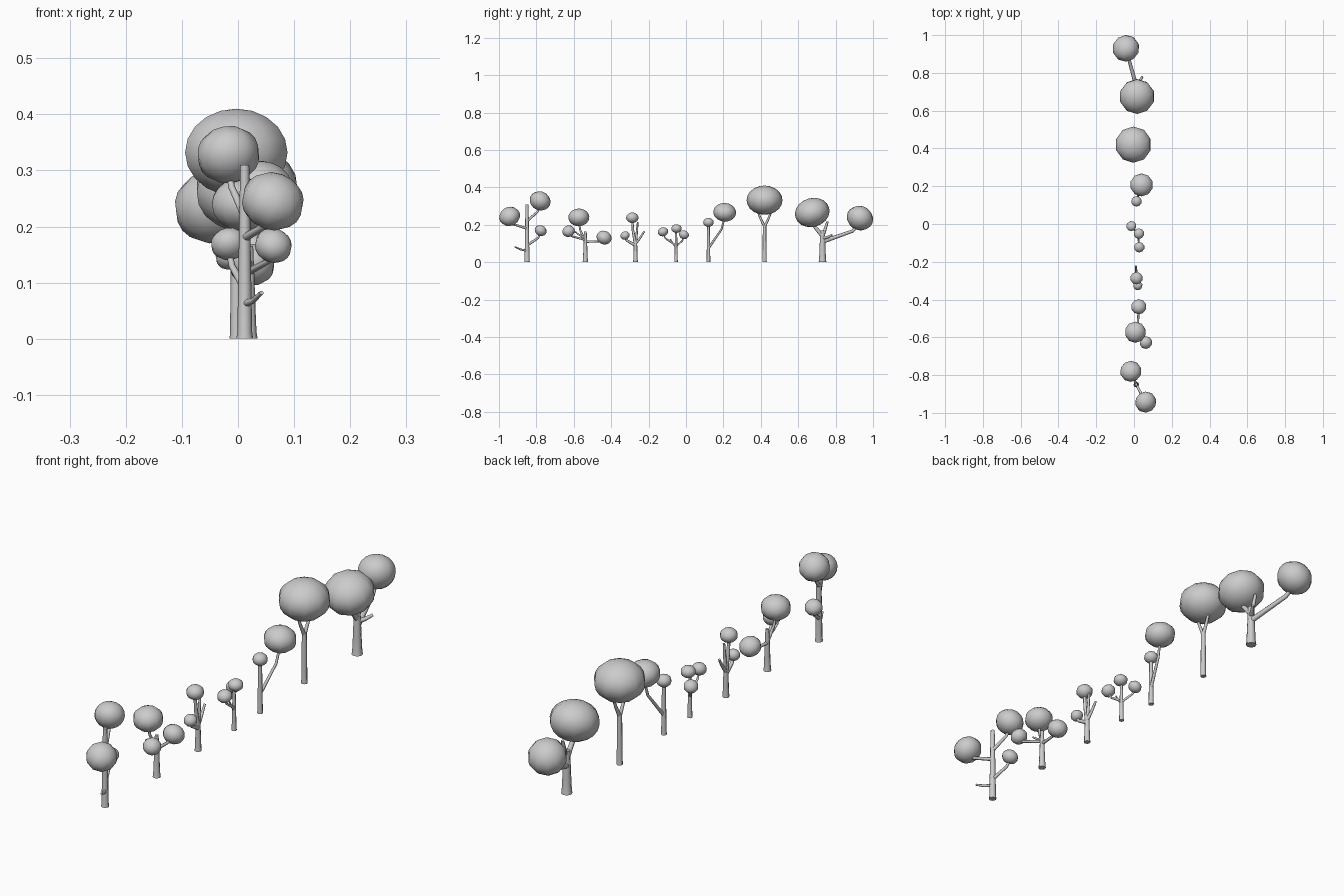
import bpy, bmesh, math
from mathutils import Vector, Matrix

UP = Vector((0, 0, 1))


def finish(bm, name):
    bmesh.ops.recalc_face_normals(bm, faces=bm.faces)
    for f in bm.faces:
        f.smooth = len(f.verts) <= 4
    me = bpy.data.meshes.new(name)
    bm.to_mesh(me)
    bm.free()
    ob = bpy.data.objects.new(name, me)
    bpy.context.collection.objects.link(ob)


def limb(name, pts, r0, r1, sides=8):
    """Tapered, capped tube through pts."""
    bm = bmesh.new()
    pts = [Vector(p) for p in pts]
    n = len(pts)
    rings = []
    for i, p in enumerate(pts):
        t = (pts[min(i + 1, n - 1)] - pts[max(i - 1, 0)]).normalized()
        q = UP.rotation_difference(t)
        r = r0 + (r1 - r0) * i / (n - 1)
        rings.append([bm.verts.new(p + q @ Vector((r * math.cos(a), r * math.sin(a), 0)))
                      for a in (2 * math.pi * k / sides for k in range(sides))])
    for a, b in zip(rings, rings[1:]):
        for k in range(sides):
            j = (k + 1) % sides
            bm.faces.new((a[k], a[j], b[j], b[k]))
    bm.faces.new(rings[0])
    bm.faces.new(rings[-1])
    finish(bm, name)


def foliage(name, c, r, rz, tilt):
    """Flattened ten-sided ball, its short axis leaning by tilt (x, y)."""
    bm = bmesh.new()
    q = UP.rotation_difference(Vector((tilt[0], tilt[1], 1)).normalized())
    m = Matrix.LocRotScale(Vector(c), q, Vector((r, r, rz)))
    bmesh.ops.create_uvsphere(bm, u_segments=10, v_segments=10, radius=1, matrix=m)
    finish(bm, name)


def tree(i, x, y, top, r0, r1, balls, stubs):
    """balls: centre, radii, lean, fork height (None = no branch); stubs: start z, tip."""
    limb(f"trunk_{i}", [(x, y, 0), (x, y, 0.012), (x, y, top * 0.35),
                        (x, y, top * 0.7), (x, y, top)], r0, r1)
    for k, (c, r, rz, tilt, fork) in enumerate(balls):
        foliage(f"foliage_{i}_{k}", c, r, rz, tilt)
        if fork is None:
            continue
        a, b = Vector((x, y, fork)), Vector(c)
        b.z -= rz * 0.5
        # branch leaves sideways, then turns upward into the foliage
        mid1 = a + Vector(((b.x - a.x) * 0.4, (b.y - a.y) * 0.4, (b.z - a.z) * 0.3))
        mid2 = a + Vector(((b.x - a.x) * 0.8, (b.y - a.y) * 0.8, (b.z - a.z) * 0.6))
        limb(f"branch_{i}_{k}", [a, mid1, mid2, b], r1 * 0.95, r1 * 0.65)
    for k, (z, tip) in enumerate(stubs):
        a, b = Vector((x, y, z)), Vector(tip)
        mid = a.lerp(b, 0.5)
        mid.z -= 0.004
        limb(f"twig_{i}_{k}", [a, mid, b], r1 * 0.85, r1 * 0.5)


# The row of trees from front (-y) to back (+y)
tree(1, 0.012, -0.85, 0.31, 0.015, 0.008, [
    ((-0.017, -0.78, 0.328), 0.057, 0.050, (-0.2, 0.5), 0.22),
    ((0.062, -0.943, 0.245), 0.057, 0.050, (0.4, -0.5), 0.18),
    ((-0.016, -0.777, 0.169), 0.033, 0.028, (-0.2, 0.5), 0.09)],
    [(0.062, (0.042, -0.915, 0.082))])
tree(2, 0.02, -0.538, 0.165, 0.015, 0.007, [
    ((0.007, -0.573, 0.240), 0.056, 0.047, (0, -0.05), 0.11),
    ((0.063, -0.628, 0.166), 0.034, 0.030, (0.4, -0.4), 0.12),
    ((0.025, -0.438, 0.132), 0.041, 0.036, (0.1, 0.5), 0.11)],
    [(0.13, (0.015, -0.60, 0.168))])
tree(3, 0.014, -0.27, 0.10, 0.013, 0.009, [
    ((0.013, -0.287, 0.238), 0.033, 0.028, (0, 0), 0.09),
    ((0.02, -0.326, 0.143), 0.025, 0.022, (0.1, -0.4), 0.09)],
    [(0.09, (0.014, -0.258, 0.215)), (0.10, (0.010, -0.222, 0.166))])
tree(4, 0.02, -0.053, 0.165, 0.010, 0.0055, [
    ((0.026, -0.051, 0.180), 0.028, 0.023, (0, 0), None),
    ((0.028, -0.123, 0.163), 0.028, 0.024, (0, -0.3), 0.09),
    ((-0.014, -0.011, 0.147), 0.027, 0.023, (-0.4, 0.4), 0.085)],
    [(0.08, (0.022, -0.085, 0.125))])
tree(5, 0.013, 0.12, 0.205, 0.011, 0.007, [
    ((0.013, 0.12, 0.213), 0.028, 0.024, (0, 0), None),
    ((0.040, 0.207, 0.267), 0.061, 0.050, (0.1, 0.08), 0.075)], [])
tree(6, -0.003, 0.42, 0.20, 0.012, 0.009, [
    ((-0.003, 0.42, 0.332), 0.096, 0.078, (0, 0), None)],
    [(0.19, (0.0, 0.462, 0.285)), (0.19, (-0.005, 0.378, 0.285))])
tree(7, 0.012, 0.73, 0.17, 0.021, 0.012, [
    ((0.016, 0.675, 0.266), 0.094, 0.077, (0.05, -0.3), 0.14),
    ((-0.043, 0.930, 0.236), 0.072, 0.064, (-0.3, 0.5), 0.11)],
    [(0.14, (0.012, 0.757, 0.218)), (0.13, (0.045, 0.78, 0.145))])
